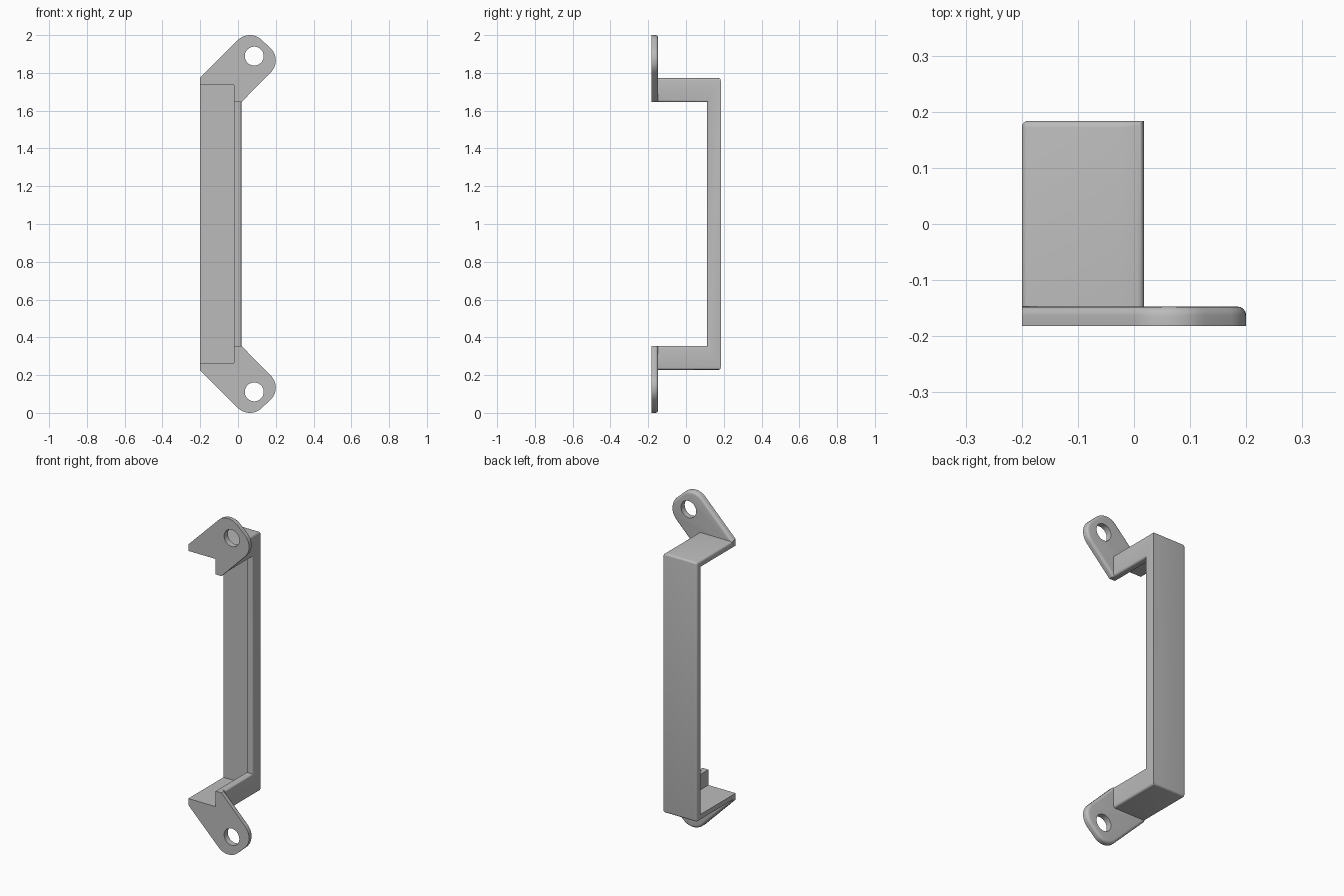
import bpy, bmesh, math

old = bpy.data.objects.get("Cube")
if old:
    bpy.data.objects.remove(old, do_unlink=True)

grey = bpy.data.materials.new("plain grey")
grey.use_nodes = True
colour = (0.5, 0.5, 0.5, 1)
grey.diffuse_color = colour
grey.node_tree.nodes["Principled BSDF"].inputs["Base Color"].default_value = colour

# Main dimensions
LEFT, WEB_IN, WEB_OUT = -0.2, -0.02, 0.018
FRONT, TAB_BACK, BACK = -0.182, -0.147, 0.184
TOP, SHEET = 1.772, 0.035
WEB_LOW, WEB_Y = 1.645, 0.112
FILLET = 0.012


def near(a, b):
    return abs(a - b) < 1e-4


def prism(name, points, shift, bevel_rule, radius):
    """Extrude a closed loop of 3D points, then round the edges a rule picks."""
    bm = bmesh.new()
    face = bm.faces.new([bm.verts.new(p) for p in points])
    ext = bmesh.ops.extrude_face_region(bm, geom=[face])
    new = [g for g in ext["geom"] if isinstance(g, bmesh.types.BMVert)]
    bmesh.ops.translate(bm, verts=new, vec=shift)
    bmesh.ops.recalc_face_normals(bm, faces=bm.faces)
    edges = [e for e in bm.edges if bevel_rule(e.verts[0].co, e.verts[1].co)]
    bmesh.ops.bevel(bm, geom=edges, offset=radius, offset_type='OFFSET',
                    segments=4, profile=0.5, affect='EDGES')
    bmesh.ops.recalc_face_normals(bm, faces=bm.faces)
    mesh = bpy.data.meshes.new(name)
    bm.to_mesh(mesh)
    bm.free()
    mesh.materials.append(grey)
    obj = bpy.data.objects.new(name, mesh)
    bpy.context.collection.objects.link(obj)
    return obj


def smooth(obj):
    bpy.ops.object.select_all(action='DESELECT')
    obj.select_set(True)
    bpy.context.view_layer.objects.active = obj
    bpy.ops.object.shade_smooth_by_angle(angle=math.radians(32))


def channel(x, y_in, z_in):
    """C-shaped side profile, mirrored about mid height."""
    upper = [(TAB_BACK, z_in), (TAB_BACK, TOP), (BACK, TOP)]
    inner = (y_in, z_in)
    half = [inner] + upper
    loop = half + [(y, 2 - z) for y, z in reversed(half)]
    return [(x, y, z) for y, z in loop]


def outer_z(v):
    return near(abs(v.z - 1), TOP - 1)


def back_corner(a, b):
    return all(near(v.y, BACK) and outer_z(v) for v in (a, b)) and near(a.z, b.z)


# Thin sheet wrapping around the outside of the handle
def sheet_rule(a, b):
    rim = near(a.x, LEFT) and near(b.x, LEFT)
    outside = (near(a.y, BACK) and near(b.y, BACK)) or \
              (outer_z(a) and outer_z(b) and near(a.z, b.z))
    return back_corner(a, b) or (rim and outside)


smooth(prism("handle_sheet", channel(LEFT, BACK - SHEET, TOP - SHEET),
             (WEB_IN - LEFT, 0, 0), sheet_rule, FILLET))


# Deeper web closing the right side of the handle
def web_rule(a, b):
    rim = near(a.x, WEB_OUT) and near(b.x, WEB_OUT)
    at_end = near(a.y, TAB_BACK) and near(b.y, TAB_BACK)
    spine = near(a.y, BACK) and near(b.y, BACK)
    return back_corner(a, b) or (rim and not at_end and not spine)


smooth(prism("handle_web", channel(WEB_IN, WEB_Y, WEB_LOW),
             (WEB_OUT - WEB_IN, 0, 0), web_rule, FILLET))


# Slanted mounting tabs with round corners and a screw hole
def arc(cx, cz, r, start, end, n=10):
    angles = [math.radians(start + (end - start) * i / n) for i in range(n + 1)]
    return [(cx + r * math.cos(t), cz + r * math.sin(t)) for t in angles]


R = 0.09
outline = [(LEFT, TOP - SHEET), (LEFT, 1.775)]
outline += arc(0.0625, 2 - R, R, 135, 45)
outline += arc(0.2 - R, 1.866, R, 45, -45)
outline += [(WEB_OUT, WEB_LOW), (WEB_IN, WEB_LOW), (WEB_IN, TOP - SHEET)]


def make_tab(name, flip):
    def place(z):
        return 2 - z if flip else z

    def rule(a, b):
        if not (near(a.y, TAB_BACK) and near(b.y, TAB_BACK)):
            return False
        return not (near(a.x, b.x) and a.x < 0.1) and not near(a.z, b.z) \
            or (near(a.z, b.z) and abs(a.z - 1) > 0.8)

    tab = prism(name, [(x, FRONT, place(z)) for x, z in outline],
                (0, TAB_BACK - FRONT, 0), rule, 0.016)
    bpy.ops.mesh.primitive_cylinder_add(
        vertices=40, radius=0.05, depth=0.3, rotation=(math.pi / 2, 0, 0),
        location=(0.086, FRONT, place(1.889)))
    cutter = bpy.context.object
    cutter.hide_render = True
    cutter.data.materials.append(grey)
    hole = tab.modifiers.new("screw hole", 'BOOLEAN')
    hole.operation = 'DIFFERENCE'
    hole.solver = 'EXACT'
    hole.object = cutter
    bpy.context.view_layer.objects.active = tab
    bpy.ops.object.modifier_apply(modifier=hole.name)
    bpy.data.objects.remove(cutter, do_unlink=True)
    smooth(tab)


make_tab("upper_mounting_tab", False)
make_tab("lower_mounting_tab", True)
